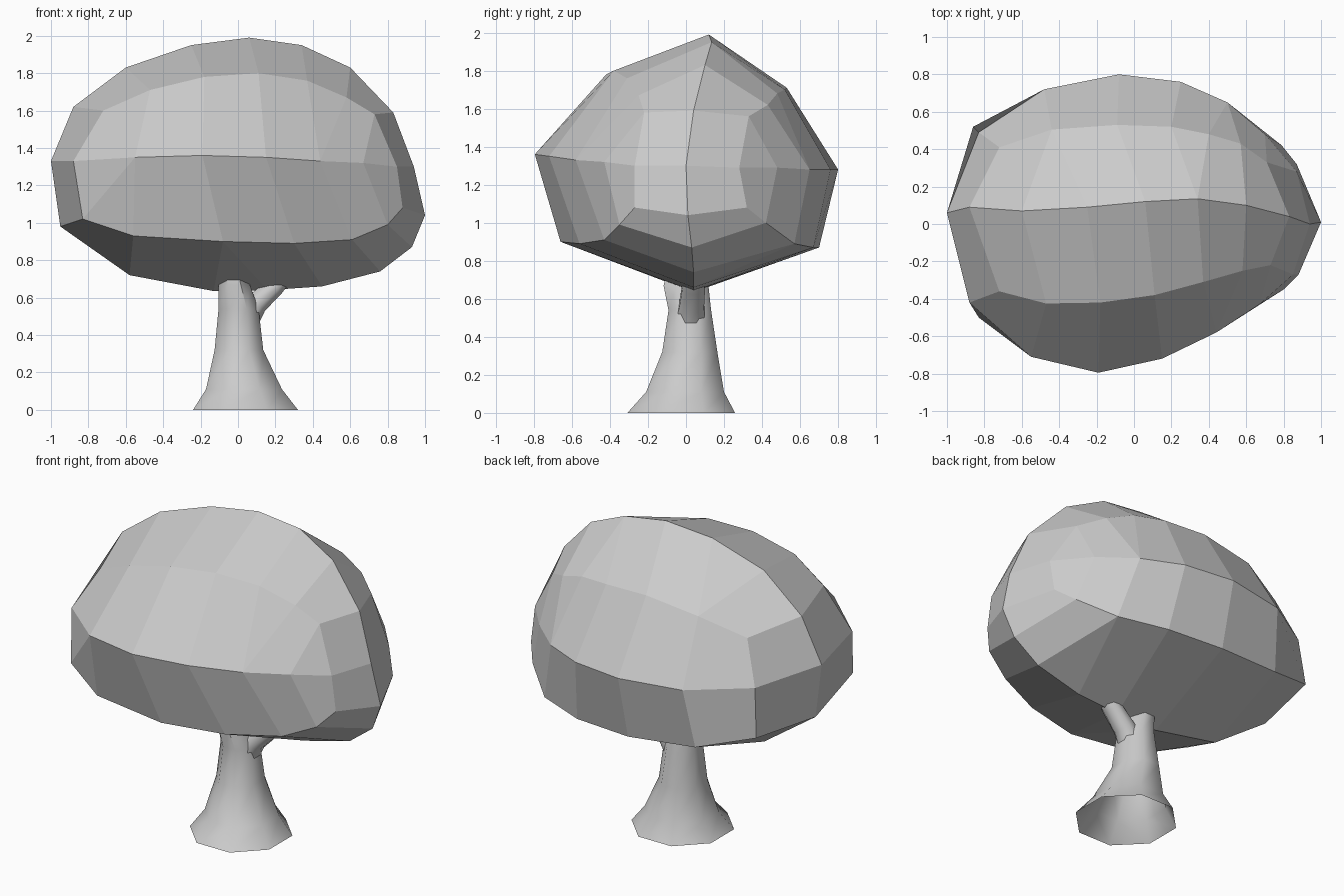
import bpy, bmesh
from math import sin, cos, tau
from mathutils import Vector

if "Cube" in bpy.data.objects:
    bpy.data.objects.remove(bpy.data.objects["Cube"])


def add_object(name, bm):
    bmesh.ops.recalc_face_normals(bm, faces=bm.faces)
    me = bpy.data.meshes.new(name)
    bm.to_mesh(me)
    bm.free()
    ob = bpy.data.objects.new(name, me)
    bpy.context.collection.objects.link(ob)
    return ob


# Canopy: ridge lines running along x, skinned into flat facets
crown = [(-1, .06, 1.33), (-.88, .09, 1.62), (-.6, .07, 1.83), (-.25, .09, 1.95),
         (.06, .12, 1.99), (.34, .135, 1.95), (.6, .1, 1.83), (.83, .04, 1.59),
         (.94, 0, 1.3), (1, .01, 1.04)]
keel = [(-.95, .05, .98), (-.58, .04, .72), (-.13, .04, .635), (.16, .04, .64),
        (.45, .04, .66), (.76, .04, .74), (.93, .03, .87)]
front_upper = [(-.72, -.36, 1.6), (-.47, -.425, 1.71), (-.18, -.42, 1.78), (.11, -.38, 1.8),
               (.37, -.31, 1.76), (.58, -.25, 1.67), (.73, -.22, 1.58)]
front_middle = [(-.88, -.42, 1.33), (-.55, -.71, 1.35), (-.19, -.795, 1.36), (.15, -.72, 1.35),
                (.44, -.58, 1.33), (.67, -.43, 1.32), (.85, -.27, 1.3)]
front_lower = [(-.83, -.5, 1.02), (-.56, -.62, .93), (-.08, -.66, .9), (.3, -.56, .89),
               (.61, -.43, .91), (.8, -.35, .99), (.88, -.27, 1.08)]
back_upper = [(-.72, .41, 1.56), (-.44, .505, 1.66), (-.09, .53, 1.71), (.2, .52, 1.7),
              (.4, .48, 1.68), (.57, .43, 1.62), (.71, .33, 1.56)]
back_middle = [(-.83, .49, 1.3), (-.48, .72, 1.28), (-.08, .8, 1.28), (.25, .76, 1.28),
               (.5, .65, 1.28), (.7, .48, 1.29), (.87, .28, 1.29)]
back_lower = [(-.86, .52, 1.0), (-.52, .65, .9), (-.08, .7, .87), (.3, .67, .87),
              (.6, .57, .89), (.79, .42, 1.0), (.87, .32, 1.08)]
bm = bmesh.new()
for ridge in (crown, keel, front_upper, front_middle, front_lower,
              back_upper, back_middle, back_lower):
    for p in ridge:
        bm.verts.new(p)
hull = bmesh.ops.convex_hull(bm, input=bm.verts)
bmesh.ops.delete(bm, geom=[v for v in bm.verts if not v.link_faces], context='VERTS')
bmesh.ops.join_triangles(bm, faces=bm.faces, angle_face_threshold=.35,
                         angle_shape_threshold=1.2)
add_object("canopy", bm)


def tube(bm, rings, sides=8, cap=True):
    """Loft (centre, radius x, radius y, tilt towards +x) rings."""
    loops = []
    for c, rx, ry, tilt in rings:
        loop = []
        for i in range(sides):
            a = tau * (i + .5) / sides
            k = 1 / cos(tau / sides / 2)
            off = Vector((rx * k * cos(a) * cos(tilt), ry * k * sin(a), -rx * k * cos(a) * sin(tilt)))
            loop.append(bm.verts.new(Vector(c) + off))
        loops.append(loop)
    for lo, hi in zip(loops, loops[1:]):
        for i in range(sides):
            j = (i + 1) % sides
            bm.faces.new((lo[i], lo[j], hi[j], hi[i]))
    if cap:
        bm.faces.new(loops[-1])


def smooth_object(name, rings):
    bm = bmesh.new()
    tube(bm, rings)
    ob = add_object(name, bm)
    bpy.ops.object.select_all(action='DESELECT')
    ob.select_set(True)
    bpy.context.view_layer.objects.active = ob
    bpy.ops.object.shade_smooth_by_angle(angle=.9)


# Trunk: flared root, open underneath, top tucked into the canopy
smooth_object("trunk", [
    ((.04, -.025, 0), .28, .283, 0), ((.032, -.005, .11), .203, .205, 0),
    ((.005, .02, .32), .13, .145, 0), ((.003, .02, .54), .107, .112, 0),
    ((-.02, 0, .67), .083, .118, 0), ((-.03, 0, .74), .07, .1, 0)])

# Short side branch
smooth_object("side_branch", [
    ((.03, .02, .47), .08, .08, .7), ((.1, .03, .57), .06, .065, .75),
    ((.2, .04, .66), .05, .06, .8), ((.25, .04, .71), .04, .05, .8)])
